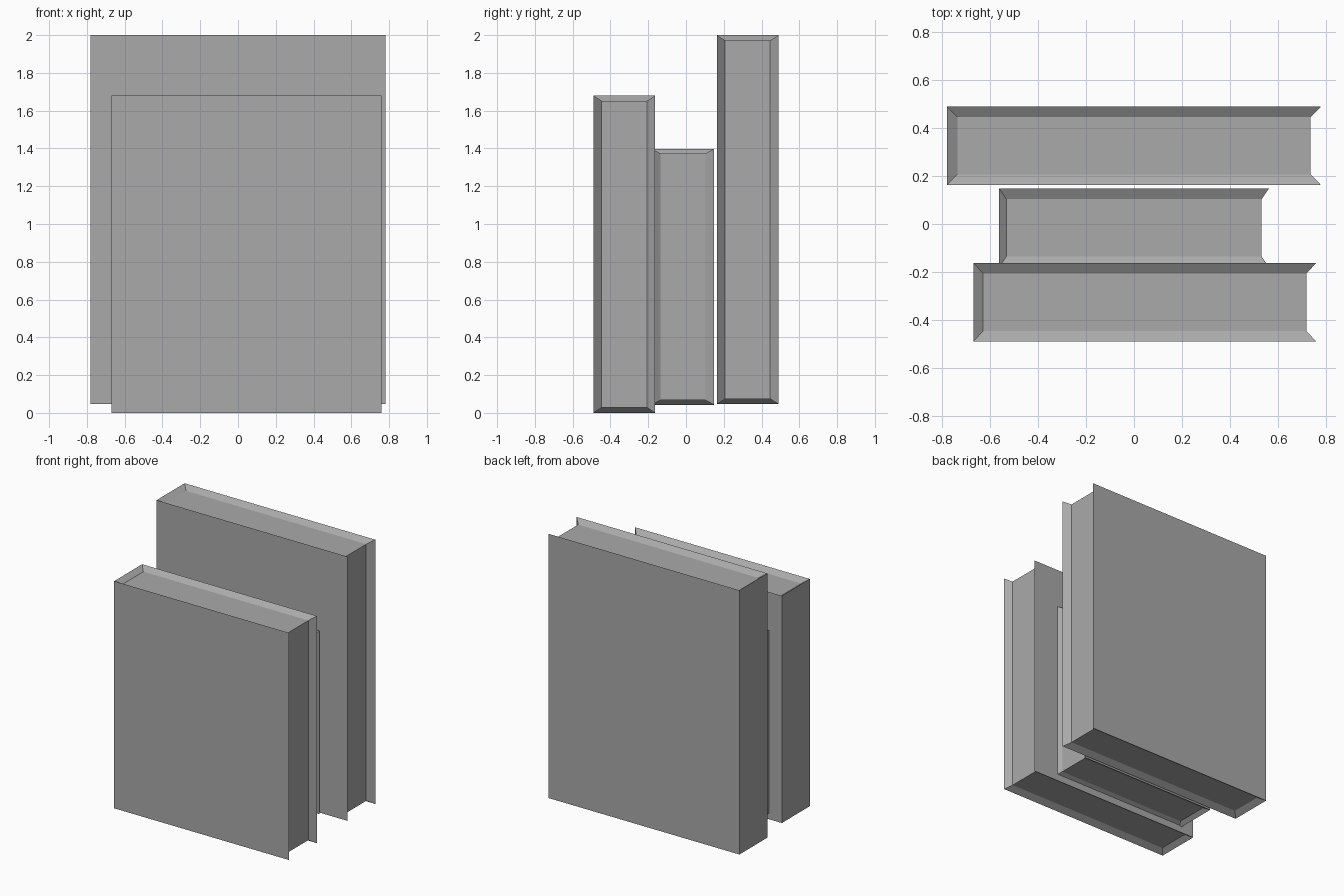
import bpy
import bmesh
from mathutils import Vector

cube = bpy.data.objects.get("Cube")
if cube:
    bpy.data.objects.remove(cube, do_unlink=True)

grey = bpy.data.materials.new("plain grey")
grey.use_nodes = True
colour = (0.4, 0.4, 0.4, 1)
grey.diffuse_color = colour
grey.node_tree.nodes["Principled BSDF"].inputs["Base Color"].default_value = colour


def make_book(name, low, high, inset):
    """Box whose top, bottom and fore-edge sink inward as one page block."""
    low, high, inset = Vector(low), Vector(high), Vector(inset)
    bm = bmesh.new()
    bmesh.ops.create_cube(bm, size=2)
    # Covers and spine stay on the box; the other three sides are the pages
    pages = [f for f in bm.faces
             if f.normal.x > 0.5 or abs(f.normal.z) > 0.5]
    # Rim edges lie between a page side and a cover or the spine
    rim = [e for e in bm.edges
           if sum(f in pages for f in e.link_faces) == 1]
    corners = {v: v.co.copy() for v in bm.verts}
    loops = [[v.co.copy() for v in f.verts] for f in pages]
    bmesh.ops.delete(bm, geom=pages, context='FACES_KEEP_BOUNDARY')

    # Page block corners, matched to the outer corners
    inner = {}
    for v, sign in corners.items():
        co = Vector([high[i] - inset[i] if sign[i] > 0 else low[i] + inset[i]
                     for i in range(3)])
        inner[tuple(sign)] = (v, bm.verts.new(co))
    for loop in loops:
        bm.faces.new([inner[tuple(co)][1] for co in loop])

    # Sloping lips from the rim down to the page block
    for e in rim:
        a, b = e.verts
        bm.faces.new((a, b, inner[tuple(corners[b])][1],
                      inner[tuple(corners[a])][1]))

    # Move the outer corners to their final size
    for v, sign in corners.items():
        v.co = [high[i] if sign[i] > 0 else low[i] for i in range(3)]
    loose = [e for e in bm.edges if not e.link_faces]
    if loose:
        bmesh.ops.delete(bm, geom=loose, context='EDGES')
    bmesh.ops.recalc_face_normals(bm, faces=bm.faces)

    mesh = bpy.data.meshes.new(name)
    bm.to_mesh(mesh)
    bm.free()
    mesh.materials.append(grey)
    book = bpy.data.objects.new(name, mesh)
    bpy.context.collection.objects.link(book)
    return book


# Three upright books, front to back
make_book("front_book", (-0.67, -0.49, 0), (0.76, -0.163, 1.68),
          (0.04, 0.043, 0.028))
make_book("middle_book", (-0.563, -0.18, 0.043), (0.563, 0.148, 1.398),
          (0.03, 0.044, 0.024))
make_book("back_book", (-0.78, 0.163, 0.046), (0.78, 0.49, 2),
          (0.043, 0.044, 0.028))
